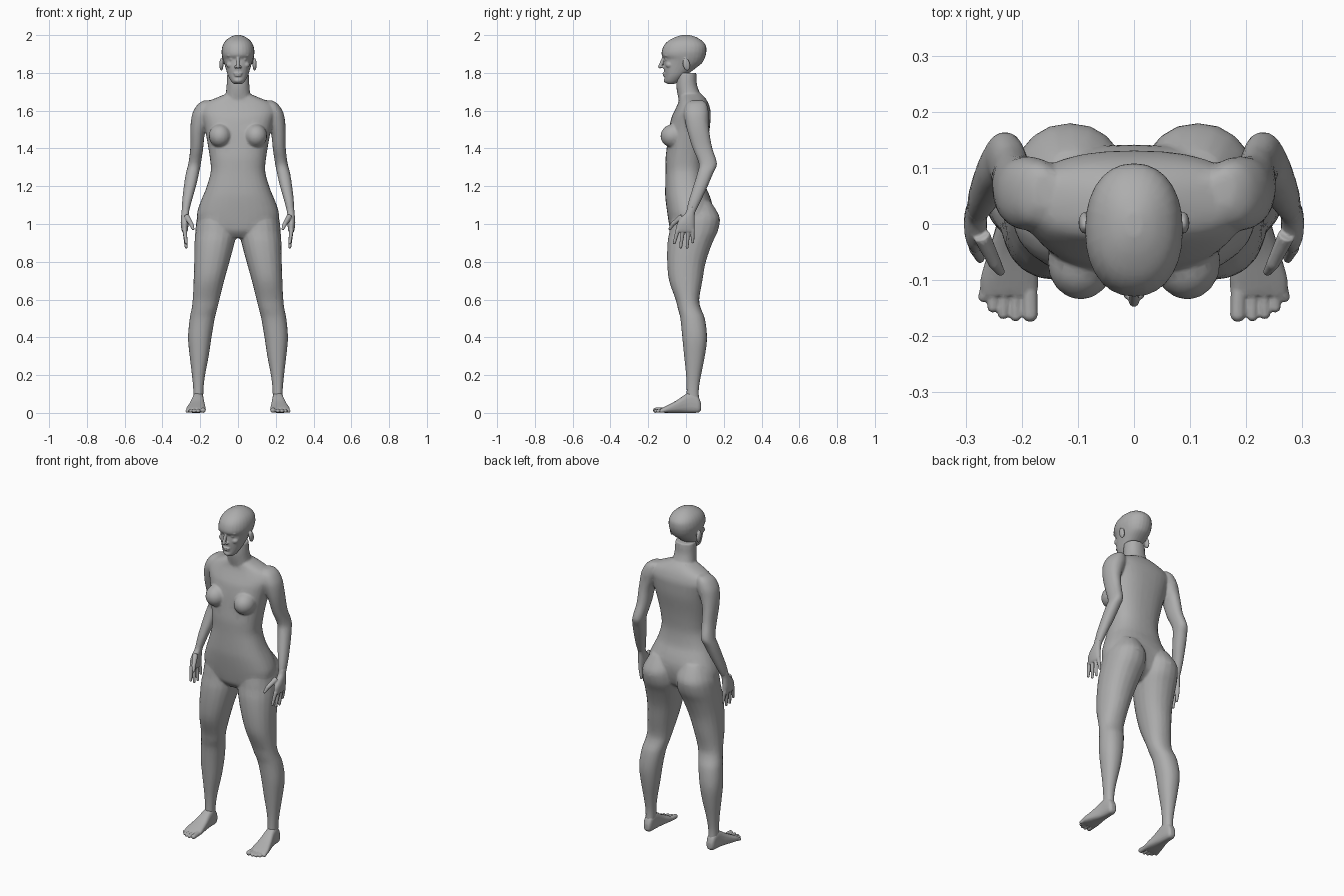
import bpy, bmesh, math
from mathutils import Vector, Matrix

skin = bpy.data.materials.new("plain grey")
skin.diffuse_color = (0.42, 0.42, 0.42, 1)


def spline(rows, steps=3):
    """Catmull-Rom interpolation between section rows."""
    out = []
    for i in range(len(rows) - 1):
        a, b, c, d = (rows[max(0, min(len(rows) - 1, i + k))] for k in (-1, 0, 1, 2))
        for s in range(steps):
            t = s / steps
            out.append([0.5 * (2 * q + (r - p) * t + (2 * p - 5 * q + 4 * r - u) * t * t
                        + (3 * q - p - 3 * r + u) * t ** 3) for p, q, r, u in zip(a, b, c, d)])
    return out + [list(rows[-1])]


def loft(bm, rows, axis="z", side=1, power=2.2, n=20):
    """Skin sections (position, x0, x1, b0, b1); b is y for axis z, z for axis y."""
    rings = []
    for h, x0, x1, b0, b1 in spline(rows):
        ring = []
        for k in range(n):
            c, s = math.cos(2 * math.pi * k / n), math.sin(2 * math.pi * k / n)
            c = math.copysign(abs(c) ** (2 / power), c)
            s = math.copysign(abs(s) ** (2 / power), s)
            x = side * ((x0 + x1) / 2 + c * (x1 - x0) / 2)
            b = (b0 + b1) / 2 + s * (b1 - b0) / 2
            ring.append(bm.verts.new((x, b, h) if axis == "z" else (x, h, b)))
        rings.append(ring)
    for r, q in zip(rings, rings[1:]):
        for k in range(n):
            bm.faces.new((r[k], r[(k + 1) % n], q[(k + 1) % n], q[k]))
    bm.faces.new(rings[0])
    bm.faces.new(rings[-1])


def ball(bm, centre, radii, tilt=0, side=1):
    c = Vector((centre[0] * side, centre[1], centre[2]))
    m = Matrix.Translation(c) @ Matrix.Rotation(tilt, 4, "X") @ Matrix.Diagonal((*radii, 1))
    bmesh.ops.create_uvsphere(bm, u_segments=16, v_segments=10, radius=1, matrix=m)


def digit(bm, p, q, r0, r1, side=1):
    """Tapered finger or toe with a round tip."""
    p, q = (Vector((v[0] * side, v[1], v[2])) for v in (p, q))
    d = q - p
    m = Matrix.Translation((p + q) / 2) @ d.to_track_quat("Z", "Y").to_matrix().to_4x4()
    bmesh.ops.create_cone(bm, cap_ends=True, segments=10, radius1=r0, radius2=r1,
                          depth=d.length, matrix=m)
    ball(bm, (q.x, q.y, q.z), (r1, r1, r1))


def finish(bm, name, voxel, smooth, ratio):
    """Fuse the overlapping volumes into one skin and thin it out."""
    bmesh.ops.recalc_face_normals(bm, faces=bm.faces)
    me = bpy.data.meshes.new(name)
    bm.to_mesh(me)
    bm.free()
    me.materials.append(skin)
    ob = bpy.data.objects.new(name, me)
    bpy.context.collection.objects.link(ob)
    me.polygons.foreach_set("use_smooth", [True] * len(me.polygons))
    r = ob.modifiers.new("fuse", "REMESH")
    r.mode, r.voxel_size, r.use_smooth_shade = "VOXEL", voxel, True
    s = ob.modifiers.new("soften", "SMOOTH")
    s.factor, s.iterations = 0.5, smooth
    ob.modifiers.new("thin", "DECIMATE").ratio = ratio


def sym(rows):
    return [(z, -hx, hx, y0, y1) for z, hx, y0, y1 in rows]


# Torso, neck, arms and legs
bm = bmesh.new()
loft(bm, sym([(0.925, .05, -.05, .06), (0.96, .15, -.08, .11), (1.0, .205, -.09, .13),
              (1.05, .217, -.098, .14), (1.10, .205, -.105, .14), (1.15, .185, -.11, .125),
              (1.20, .165, -.11, .105), (1.28, .144, -.108, .095), (1.35, .149, -.108, .10),
              (1.42, .16, -.10, .11), (1.50, .175, -.09, .125), (1.56, .19, -.078, .13),
              (1.60, .20, -.06, .13), (1.64, .175, -.042, .118), (1.67, .11, -.035, .10),
              (1.69, .06, -.03, .08)]), n=32, power=2.4)
loft(bm, sym([(1.62, .075, -.03, .10), (1.69, .065, -.046, .075), (1.74, .06, -.052, .058),
              (1.80, .058, -.05, .055)]))
for side in (1, -1):
    ball(bm, (.095, -.068, 1.467), (.06, .068, .062), .15, side)
    loft(bm, [(1.12, .04, .17, -.02, .13), (1.06, .015, .205, -.06, .168),
              (1.02, .008, .22, -.08, .18), (0.96, .006, .226, -.088, .168),
              (0.90, .018, .23, -.098, .14), (0.80, .045, .232, -.10, .105),
              (0.70, .073, .235, -.09, .087), (0.60, .098, .24, -.055, .07),
              (0.55, .11, .246, -.043, .08), (0.50, .123, .256, -.03, .10),
              (0.40, .14, .265, -.02, .112), (0.30, .155, .256, -.01, .10),
              (0.20, .174, .244, 0, .08), (0.12, .183, .237, .003, .068),
              (0.05, .183, .237, 0, .072)], side=side)
    loft(bm, [(1.655, .14, .18, .03, .09), (1.635, .13, .212, 0, .11), (1.59, .13, .24, -.012, .12),
              (1.54, .15, .25, -.005, .12), (1.48, .175, .253, .01, .125),
              (1.40, .184, .253, .035, .14), (1.32, .196, .263, .068, .165),
              (1.27, .206, .276, .06, .145), (1.20, .222, .287, .038, .115),
              (1.12, .245, .296, .013, .078), (1.06, .26, .298, 0, .048)], side=side)
finish(bm, "body", .006, 8, .12)

# Head with face and ears
bm = bmesh.new()
loft(bm, sym([(1.742, .022, -.10, -.06), (1.755, .036, -.112, -.035), (1.785, .053, -.113, 0),
              (1.82, .064, -.118, .045), (1.85, .073, -.118, .083), (1.873, .08, -.116, .097),
              (1.892, .085, -.128, .104), (1.915, .087, -.128, .108), (1.945, .081, -.117, .105),
              (1.97, .066, -.093, .085), (1.99, .04, -.055, .052), (2.0, .014, -.022, .02)]),
     n=28)
digit(bm, (0, -.118, 1.882), (0, -.138, 1.833), .008, .010)       # nose
ball(bm, (0, -.113, 1.797), (.025, .012, .006))                  # upper lip
ball(bm, (0, -.112, 1.786), (.021, .012, .006))                  # lower lip
ball(bm, (0, -.103, 1.760), (.022, .015, .014))                  # chin
for side in (1, -1):
    ball(bm, (.013, -.124, 1.831), (.007, .010, .007), 0, side)   # nostril
    ball(bm, (.033, -.098, 1.872), (.014, .014, .010), 0, side)   # eye
    ball(bm, (.036, -.100, 1.891), (.024, .016, .006), 0, side)   # brow
    ball(bm, (.040, -.088, 1.842), (.022, .020, .018), 0, side)   # cheek
    ball(bm, (.088, .002, 1.845), (.011, .019, .034), .2, side)   # ear
finish(bm, "head", .0035, 4, .2)

for name, side in (("left", 1), ("right", -1)):
    # Hand: palm, four fanned fingers, thumb
    bm = bmesh.new()
    loft(bm, [(1.09, .254, .297, .007, .06), (1.06, .26, .299, -.002, .048),
              (1.03, .262, .302, -.03, .046), (1.0, .262, .303, -.048, .046),
              (0.965, .266, .298, -.052, .044), (0.955, .272, .292, -.045, .036)], side=side)
    for y, ty, tz in ((-.043, -.062, .90), (-.016, -.028, .878), (.011, .006, .877), (.034, .036, .905)):
        digit(bm, (.283, y, .97), (.274, ty, tz), .012, .008, side)
    digit(bm, (.272, -.02, 1.04), (.248, -.07, 1.0), .016, .012, side)
    digit(bm, (.248, -.07, 1.0), (.238, -.085, .975), .012, .008, side)
    finish(bm, name + "_hand", .003, 3, .2)

    # Foot: heel to ball, then five toes
    bm = bmesh.new()
    loft(bm, [(.080, .195, .225, .015, .05), (.066, .186, .236, .002, .085),
              (.035, .182, .24, 0, .11), (0, .18, .245, 0, .10), (-.05, .175, .26, 0, .066),
              (-.10, .17, .274, 0, .04), (-.128, .174, .272, .002, .026)],
         axis="y", side=side, power=2.8)
    for x, tx, ty, r in ((.186, .185, -.161, .014), (.211, .211, -.164, .010),
                         (.231, .233, -.160, .010), (.248, .252, -.148, .010),
                         (.262, .268, -.130, .010)):
        digit(bm, (x, -.10, .016), (tx, ty, r), r, r, side)
    finish(bm, name + "_foot", .0035, 3, .2)
